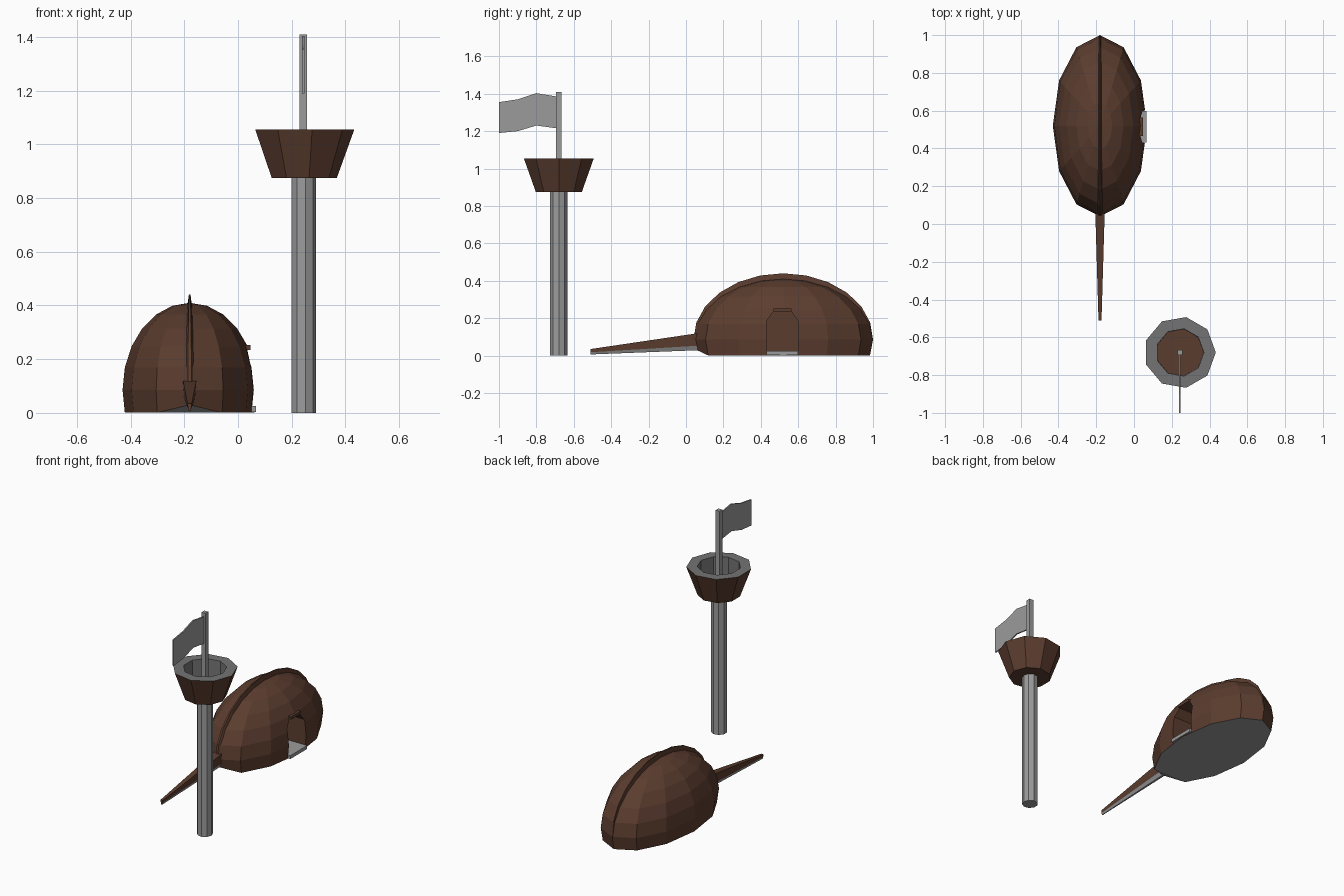
import bpy, bmesh, math
from mathutils import Vector

if "Cube" in bpy.data.objects:
    bpy.data.objects.remove(bpy.data.objects["Cube"])


def material(name, rgb):
    m = bpy.data.materials.new(name)
    m.diffuse_color = (*rgb, 1)
    m.use_nodes = True
    m.node_tree.nodes["Principled BSDF"].inputs["Base Color"].default_value = m.diffuse_color
    return m


BROWN = material("dark_brown_wood", (0.105, 0.046, 0.028))
GRAY = material("light_gray", (0.33, 0.33, 0.33))
DARK = material("mid_gray", (0.175, 0.175, 0.175))


def make(name, rings, mats, rule=None, closed=False, caps=True):
    """Loft a list of equal-length point rings into a flat-shaded object."""
    bm = bmesh.new()
    vr = [[bm.verts.new(p) for p in r] for r in rings]
    n, k = len(rings[0]), len(rings)
    for i in range(k if closed else k - 1):
        a, b = vr[i], vr[(i + 1) % k]
        for j in range(n):
            bm.faces.new((a[j], a[(j + 1) % n], b[(j + 1) % n], b[j]))
    if caps and not closed:
        bm.faces.new(vr[0])
        bm.faces.new(vr[-1])
    return finish(name, bm, mats, rule)


def finish(name, bm, mats, rule=None):
    bmesh.ops.remove_doubles(bm, verts=bm.verts, dist=1e-5)
    bmesh.ops.recalc_face_normals(bm, faces=bm.faces)
    bm.normal_update()
    if rule:
        for f in bm.faces:
            f.material_index = rule(f)
    me = bpy.data.meshes.new(name)
    bm.to_mesh(me)
    bm.free()
    for m in mats:
        me.materials.append(m)
    ob = bpy.data.objects.new(name, me)
    bpy.context.collection.objects.link(ob)
    return ob


def box(name, x0, x1, y0, y1, z0, z1, mat):
    ring = lambda z: [(x0, y0, z), (x1, y0, z), (x1, y1, z), (x0, y1, z)]
    return make(name, [ring(z0), ring(z1)], [mat])


def circle(cx, cy, r, z, n):
    return [(cx + r * math.cos(2 * math.pi * i / n),
             cy + r * math.sin(2 * math.pi * i / n), z) for i in range(n)]


# --- hut: overturned hull, 12 sides, rings every 15 degrees ---
CX, CY, CZ = -0.18, 0.52, 0.085
RX, RY, RZ = 0.25, 0.48, 0.325
bm = bmesh.new()
rings = []
for lat in range(-15, 90, 15):
    a = math.radians(lat)
    ring = []
    for i in range(12):
        t = math.radians(-90 + 30 * i)
        z = max(0, CZ + RZ * math.sin(a))
        if lat == -15 and i == 0:
            z = 0.03                      # bow lifts off the ground
        ring.append(bm.verts.new((CX + RX * math.cos(a) * math.cos(t),
                                  CY + RY * math.cos(a) * math.sin(t), z)))
    rings.append(ring)
for a, b in zip(rings, rings[1:]):
    for j in range(12):
        bm.faces.new((a[j], a[(j + 1) % 12], b[(j + 1) % 12], b[j]))
top = bm.verts.new((CX, CY, CZ + RZ))
for j in range(12):
    bm.faces.new((rings[-1][j], rings[-1][(j + 1) % 12], top))
bm.faces.new((rings[0][11], rings[0][0], rings[0][1]))
bm.faces.new(rings[0][1:])
hull = finish("hull_hut", bm, [BROWN, GRAY],
              lambda f: 1 if f.normal.z < -0.7 else 0)

# doorway cut in the right side
arch = [(0.43, 0.015), (0.60, 0.015), (0.60, 0.185), (0.563, 0.235),
        (0.467, 0.235), (0.43, 0.185)]
cutter = make("door_cutter", [[(x, y, z) for y, z in arch] for x in (-0.10, 0.2)],
              [BROWN, GRAY])
cutter.hide_render = True
mod = hull.modifiers.new("doorway", 'BOOLEAN')
mod.operation = 'DIFFERENCE'
mod.solver = 'EXACT'
mod.object = cutter
dg = bpy.context.evaluated_depsgraph_get()
cut = bpy.data.meshes.new_from_object(hull.evaluated_get(dg))
hull.modifiers.clear()
hull.data = cut
bpy.data.objects.remove(cutter)

# door floor and lintel
box("door_floor", -0.099, 0.067, 0.431, 0.599, 0.003, 0.025, GRAY)
box("door_lintel", -0.02, 0.047, 0.467, 0.563, 0.235, 0.252, BROWN)

# --- keel rib over the hull, widest near the bow ---
keel = []
for d in range(0, 181, 15):
    a = math.radians(d)
    c, s = math.cos(a), math.sin(a)
    w = 0.010 + 0.012 * max(0, c) ** 2
    inner = (CY - (RY - 0.02) * c, CZ + (RZ - 0.02) * s)
    outer = (CY - (RY + 0.005 * abs(c) * s) * c, CZ + (RZ + 0.03) * s)
    keel.append([(CX - w, *inner), (CX + w, *inner),
                 (CX + 0.3 * w, *outer), (CX - 0.3 * w, *outer)])
make("keel", keel, [BROWN])


# --- bow spar ---
def spar(y, w, z0, z1, z2):
    return [(CX - w, y, z2), (CX + w, y, z2), (CX + 0.8 * w, y, z1),
            (CX + 0.3 * w, y, z0), (CX - 0.3 * w, y, z0), (CX - 0.8 * w, y, z1)]


make("bow_spar", [spar(0.10, 0.026, 0.03, 0.055, 0.125),
                  spar(-0.51, 0.008, 0.006, 0.018, 0.035)],
     [BROWN, GRAY], lambda f: 1 if f.normal.z < -0.4 else 0)

# --- lookout mast ---
PX, PY = 0.243, -0.68
make("mast", [circle(PX, PY, 0.047, z, 9) for z in (0, 0.89)], [GRAY])

# lookout basket: outer wall, rim, inner wall, floor
basket = [circle(PX, PY, r, z, 9) for r, z in
          ((0.125, 0.875), (0.19, 1.055), (0.127, 1.055), (0.125, 0.91))]


def basket_rule(f):
    c = f.calc_center_median() - Vector((PX, PY, 0))
    inward = f.normal.x * c.x + f.normal.y * c.y < -0.02
    return 1 if inward or (f.normal.z > 0.9 and c.z > 1) else 0


make("lookout_basket", basket, [BROWN, DARK], basket_rule)

# flag pole and waving flag
box("flag_pole", PX - 0.014, PX + 0.014, PY - 0.014, PY + 0.014, 0.90, 1.41, GRAY)
wave = [(-0.69, 1.215, 1.385), (-0.80, 1.23, 1.403),
        (-0.90, 1.20, 1.37), (-1.0, 1.19, 1.355)]
t = 0.004
make("flag", [[(PX - t, y, a), (PX + t, y, a), (PX + t, y, b), (PX - t, y, b)]
              for y, a, b in wave], [GRAY])
